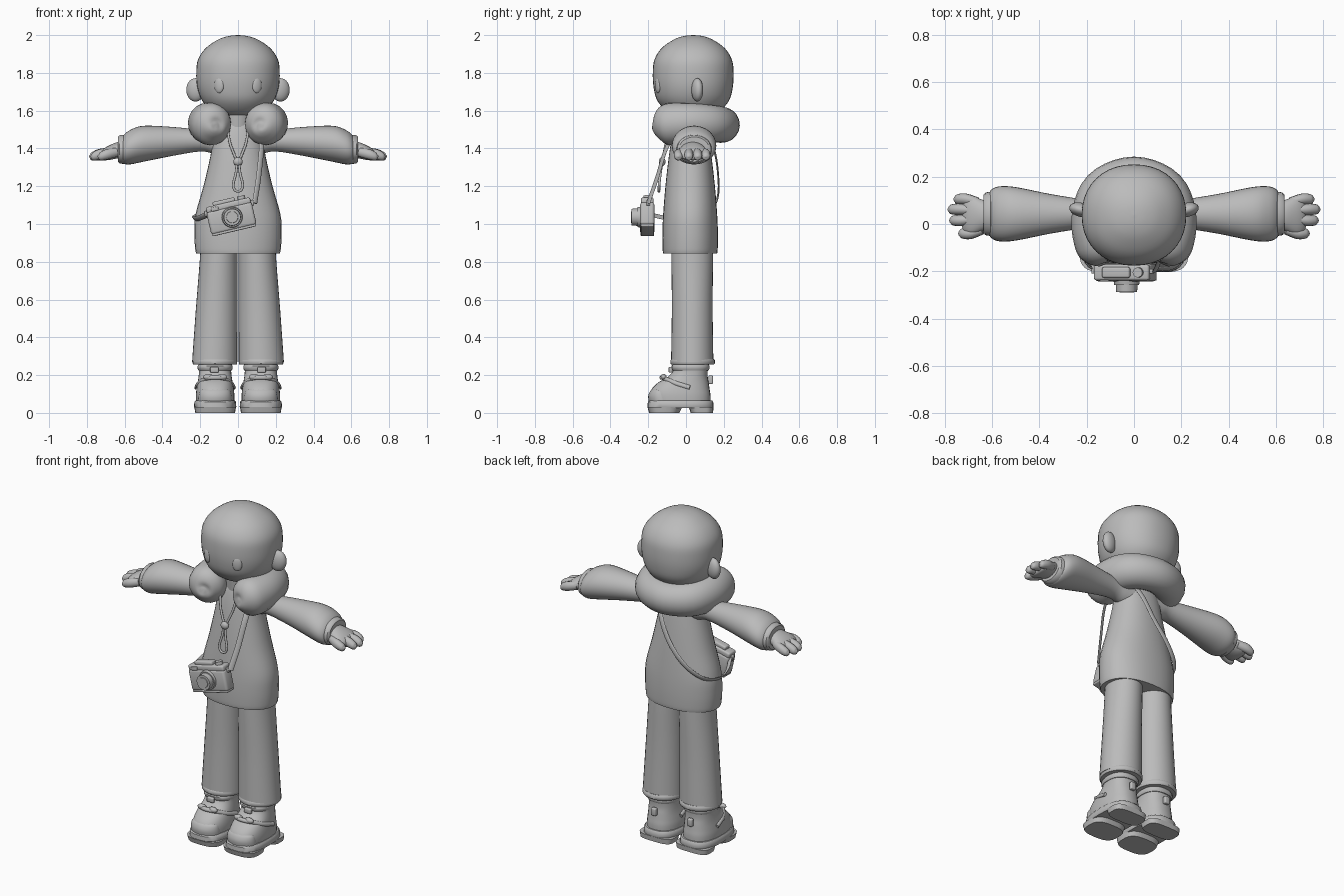
import bpy, bmesh, math
from mathutils import Vector, Matrix

default_cube = bpy.data.objects.get("Cube")
if default_cube:
    bpy.data.objects.remove(default_cube, do_unlink=True)

GREY = (.5, .5, .5, 1)
clay = bpy.data.materials.new("plain_grey")
clay.use_nodes = True
clay.diffuse_color = GREY
clay.node_tree.nodes["Principled BSDF"].inputs["Base Color"].default_value = GREY

X, Y, Z = Vector((1, 0, 0)), Vector((0, 1, 0)), Vector((0, 0, 1))
MIRROR = Matrix.Scale(-1, 4, X)
parts = []


def finish(bm, name, pair=False):
    """Turn a bmesh into an object, or into a left and right pair."""
    sides = [("left_", Matrix()), ("right_", MIRROR)] if pair else [("", Matrix())]
    for prefix, matrix in sides:
        copy = bm.copy()
        copy.transform(matrix)
        bmesh.ops.recalc_face_normals(copy, faces=copy.faces)
        mesh = bpy.data.meshes.new(prefix + name)
        copy.to_mesh(mesh)
        copy.free()
        mesh.materials.append(clay)
        obj = bpy.data.objects.new(prefix + name, mesh)
        bpy.context.collection.objects.link(obj)
        parts.append(obj)
    bm.free()


def smooth_path(rows, steps):
    """Catmull-Rom interpolation of equal-length tuples."""
    rows = [Vector(r) for r in rows]
    if steps == 1:
        return rows
    result = []
    for i in range(len(rows) - 1):
        p, q = rows[i], rows[i + 1]
        before = rows[i - 1] if i else p
        after = rows[i + 2] if i + 2 < len(rows) else q
        m, n = (q - before) / 2, (after - p) / 2
        for k in range(steps):
            t = k / steps
            result.append(p * (2*t**3 - 3*t*t + 1) + m * (t**3 - 2*t*t + t)
                          + q * (3*t*t - 2*t**3) + n * (t**3 - t*t))
    return result + [rows[-1]]


def skin(rings):
    """Bridge rings of points and close both ends."""
    bm = bmesh.new()
    loops = [[bm.verts.new(p) for p in ring] for ring in rings]
    count = len(loops[0])
    for a, b in zip(loops, loops[1:]):
        for i in range(count):
            j = (i + 1) % count
            bm.faces.new((a[i], a[j], b[j], b[i]))
    bm.faces.new(loops[0][::-1])
    bm.faces.new(loops[-1])
    return bm


def oval(centre, u, v, sides, power=2):
    points = []
    for i in range(sides):
        c, s = math.cos(math.tau * i / sides), math.sin(math.tau * i / sides)
        points.append(centre + u * math.copysign(abs(c) ** (2 / power), c)
                      + v * math.copysign(abs(s) ** (2 / power), s))
    return points


def loft(name, rows, u=X, v=Y, steps=4, sides=32, power=2, pair=False):
    """Rows are x, y, z of a ring centre, then its half sizes along u and v."""
    rings = [oval(Vector(r[:3]), u * max(r[3], .002), v * max(r[4], .002), sides, power)
             for r in smooth_path(rows, steps)]
    finish(skin(rings), name, pair)


def sweep(name, rows, centre, steps=6, sides=10, pair=False):
    """Rows are x, y, z, half width and half thickness along a path."""
    path = smooth_path(rows, steps)
    rings = []
    for i, row in enumerate(path):
        p = Vector(row[:3])
        ahead, behind = path[min(i + 1, len(path) - 1)], path[max(i - 1, 0)]
        tangent = (Vector(ahead[:3]) - Vector(behind[:3])).normalized()
        out = p - Vector(centre)
        out = (out - tangent * out.dot(tangent)).normalized()
        rings.append(oval(p, tangent.cross(out) * row[3], out * row[4], sides))
    finish(skin(rings), name, pair)


def ball(name, place, size, turn=Matrix(), pair=False):
    bm = bmesh.new()
    bmesh.ops.create_uvsphere(bm, u_segments=24, v_segments=14, radius=1)
    bm.transform(Matrix.Translation(place) @ turn @ Matrix.Diagonal((*size, 1)))
    finish(bm, name, pair)


def block(name, place, size, bevel=.006, frame=Matrix(), pair=False):
    bm = bmesh.new()
    bmesh.ops.create_cube(bm, size=1)
    bm.transform(Matrix.Diagonal((*size, 1)))
    bmesh.ops.bevel(bm, geom=bm.edges[:], offset=bevel, segments=3,
                    profile=.5, affect='EDGES')
    bm.transform(frame @ Matrix.Translation(place))
    finish(bm, name, pair)


def disc(name, place, radius, depth, frame=Matrix(), turn=Matrix()):
    bm = bmesh.new()
    bmesh.ops.create_cone(bm, cap_ends=True, segments=28, radius1=radius,
                          radius2=radius * .94, depth=depth)
    bm.transform(frame @ Matrix.Translation(place) @ turn)
    finish(bm, name)


# Head, ears and eyes
head = [(1.565, .06, .06), (1.59, .135, .13), (1.65, .188, .188), (1.72, .215, .209),
        (1.8, .221, .214), (1.87, .212, .205), (1.93, .172, .168), (1.975, .108, .105),
        (1.995, .05, .05), (2, 0, 0)]
loft("head", [(0, .038, z, a, b) for z, a, b in head], power=2.15, sides=40)
ball("ear", (.225, .06, 1.71), (.05, .03, .062), Matrix.Rotation(.25, 4, 'Z'), True)
ball("eye", (.1, -.149, 1.735), (.027, .012, .042), Matrix.Rotation(.4, 4, 'Z'), True)

# Tunic and neck
tunic = [(.845, .222, .143), (.87, .227, .146), (.95, .231, .147), (1.05, .225, .143),
         (1.2, .183, .131), (1.35, .148, .114), (1.45, .13, .098), (1.52, .1, .08),
         (1.56, .06, .06)]
loft("tunic", [(0, .022, z, a, b) for z, a, b in tunic], power=2.2)
loft("neck", [(0, .03, 1.4, .08, .08), (0, .03, 1.62, .08, .1)], steps=1)

# Thick hood roll, open at the front
half = [(.12, -.166, 1.52, .015, .015), (.124, -.155, 1.52, .062, .062),
        (.138, -.1, 1.527, .11, .105), (.165, .02, 1.535, .106, .1),
        (.125, .14, 1.53, .1, .096)]
back = [(0, .19, 1.525, .095, .095)]
sweep("hood_roll", half + back + [(-r[0], *r[1:]) for r in reversed(half)],
      (0, .03, 1.53), steps=5, sides=20)

# Sleeves, cuffs, hands
sleeve = [(.07, 1.43, .07, .065), (.13, 1.435, .063, .06), (.2, 1.442, .058, .06),
          (.35, 1.437, .077, .083), (.5, 1.425, .095, .113), (.57, 1.407, .091, .116),
          (.605, 1.395, .076, .101), (.612, 1.393, .06, .08)]
loft("sleeve", [(x, .043, z, b, a) for x, z, a, b in sleeve], Y, Z, pair=True)
cuff = [(.6, .07), (.606, .077), (.628, .074), (.636, .066), (.636, .045)]
loft("cuff", [(x, .043, 1.395, a * 1.22, a) for x, a in cuff], Y, Z, steps=1, pair=True)
palm = [(.6, 1.395, .06, .04), (.64, 1.39, .066, .043), (.69, 1.375, .085, .037),
        (.72, 1.365, .07, .026), (.73, 1.36, .03, .01)]
loft("palm", [(x, .036, z, a, b) for x, z, a, b in palm], Y, Z, pair=True)
for finger, y, tip in (("little_finger", .105, .762), ("middle_finger", .062, .787),
                       ("index_finger", .015, .78), ("thumb", -.04, .742)):
    sweep(finger, [(tip - .1, y * .8 + .008, 1.38, .02, .024),
                   (tip - .05, y, 1.369, .024, .027),
                   (tip - .015, y, 1.356, .021, .021),
                   (tip - .003, y, 1.354, .011, .011), (tip, y, 1.353, .002, .002)],
          (.7, .03, .5), steps=4, sides=12, pair=True)

# Trousers with turned hems
leg = [(.27, .12, .112), (.55, .11, .108), (.8, .1, .11), (.92, .097, .11)]
loft("trouser_leg", [(.003 + a, .033, z, a, b) for z, a, b in leg], pair=True)
hem = [(.255, .09, .09), (.255, .114, .112), (.262, .118, .118), (.278, .118, .118),
       (.286, .114, .112)]
loft("trouser_hem", [(.122, .035, z, a, b) for z, a, b in hem], steps=1, pair=True)


# Shoes: each row is height, front, back and half width
def shoe_part(name, rows, steps, power=2.4):
    loft(name, [(.121, (f + b) / 2, z, w, (b - f) / 2) for z, f, b, w in rows],
         steps=steps, power=power, pair=True)


shoe_part("shoe_upper", [(.04, -.185, .13, .1), (.09, -.192, .13, .102),
                         (.125, -.182, .125, .099), (.16, -.148, .12, .093),
                         (.19, -.098, .115, .088), (.22, -.07, .115, .085),
                         (.25, -.065, .118, .086)], 4)
shoe_part("shoe_collar", [(.225, -.07, .12, .088), (.235, -.077, .125, .093),
                          (.248, -.077, .125, .093), (.256, -.07, .12, .088)], 1)
shoe_part("ankle", [(.2, -.055, .1, .075), (.32, -.055, .1, .075)], 1)
shoe_part("shoe_sole", [(.025, -.198, .143, .108), (.032, -.204, .146, .112),
                        (.058, -.202, .144, .11), (.066, -.194, .138, .104)], 1, 2.7)
shoe_part("sole_heel", [(0, .025, .143, .105), (.03, .015, .146, .11)], 1, 3.5)
shoe_part("sole_tread", [(0, -.195, -.035, .104), (.03, -.204, -.02, .11)], 1, 3)
shoe_part("toe_cap", [(.06, -.197, -.06, .09), (.09, -.2, -.07, .088),
                      (.118, -.188, -.09, .078), (.13, -.17, -.11, .05)], 3, 2)
sweep("shoe_strap", [(.02, .02, .135, .012, .008), (.035, -.06, .16, .012, .008),
                     (.08, -.117, .184, .012, .01), (.121, -.13, .188, .012, .01),
                     (.162, -.117, .184, .012, .01), (.208, -.06, .16, .012, .008),
                     (.223, .02, .135, .012, .008)], (.121, .02, .1), pair=True)
for x in (.085, .157):
    ball("strap_knot", (x, -.118, .19), (.028, .016, .016), pair=True)
block("shoe_tongue_tab", (.125, -.082, .228), (.045, .02, .03), pair=True)
block("heel_tab", (.121, .131, .175), (.032, .024, .045), pair=True)

# Drawstring with bead and loop
sweep("neck_cord", [(.055, -.09, 1.5, .007, .007), (.04, -.108, 1.42, .007, .007),
                    (.006, -.124, 1.335, .007, .007)], (0, .03, 1.3), pair=True)
sweep("cord_loop", [(.005, -.126, 1.33, .007, .007), (.011, -.135, 1.27, .007, .007),
                    (.025, -.142, 1.21, .007, .007), (.017, -.143, 1.18, .007, .007),
                    (0, -.143, 1.172, .007, .007)], (0, .03, 1.3), pair=True)
ball("cord_bead", (0, -.126, 1.33), (.025, .018, .023))

# Camera, hung at a tilt
tilt = Matrix.Translation((-.037, -.205, 1.04)) @ Matrix.Rotation(-.23, 4, 'Y')
forward = Matrix.Rotation(math.pi / 2, 4, 'X')
block("camera_body", (0, 0, -.01), (.246, .075, .125), .015, tilt)
block("camera_top", (0, 0, .06), (.24, .066, .034), .01, tilt)
block("camera_base", (0, 0, -.074), (.236, .07, .014), .005, tilt)
block("camera_viewfinder", (-.02, 0, .083), (.12, .045, .026), .008, tilt)
block("camera_window", (-.075, -.032, .058), (.04, .012, .022), .004, tilt)
disc("camera_dial", (.075, 0, .083), .022, .022, tilt)
disc("lens_mount", (.005, -.042, -.005), .056, .02, tilt, forward)
disc("lens_barrel", (.005, -.06, -.005), .047, .045, tilt, forward)
disc("lens_glass", (.005, -.083, -.005), .032, .004, tilt, forward)
for side in (-1, 1):
    block("strap_lug", (side * .126, .005, .045), (.016, .02, .03), .004, tilt)

# Carrying strap over the shoulder and around the back
route = [(.088, -.2, 1.11), (.108, -.155, 1.24), (.125, -.1, 1.41), (.12, -.03, 1.49),
         (.1, .07, 1.5), (.07, .145, 1.4), (0, .17, 1.26), (-.1, .167, 1.14),
         (-.19, .118, 1.06), (-.231, .02, 1.03), (-.21, -.09, 1.03), (-.162, -.19, 1.05)]
sweep("camera_strap", [(*p, .016, .005) for p in route], (0, .02, 1.25))

# Soft shading with crisp edges
bpy.ops.object.select_all(action='DESELECT')
for obj in parts:
    obj.select_set(True)
bpy.context.view_layer.objects.active = parts[0]
bpy.ops.object.shade_smooth_by_angle(angle=math.radians(40))
